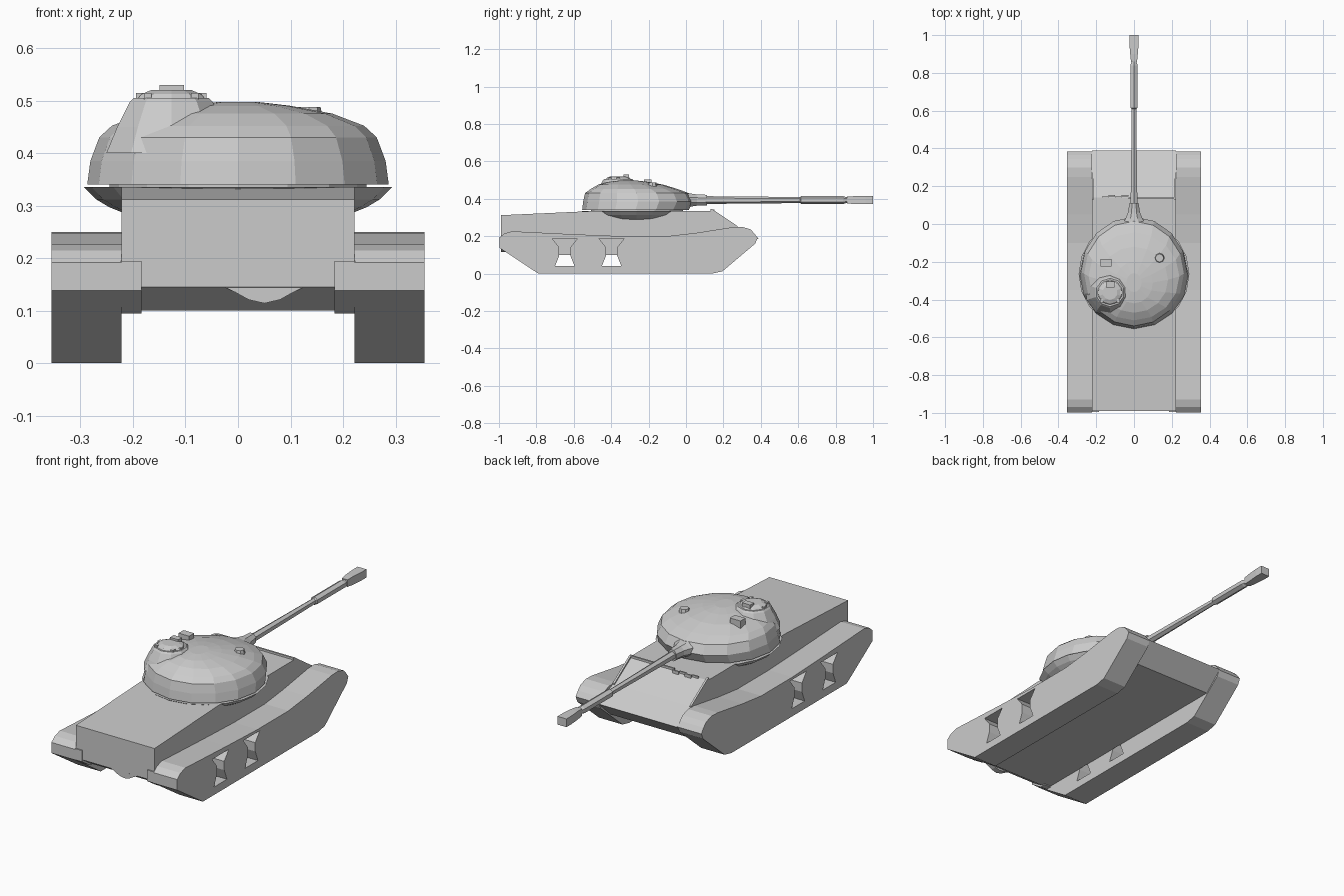
import bpy, bmesh, math


def make(name, verts, faces):
    me = bpy.data.meshes.new(name)
    me.from_pydata(verts, [], faces)
    bm = bmesh.new()
    bm.from_mesh(me)
    bmesh.ops.recalc_face_normals(bm, faces=bm.faces)
    bm.to_mesh(me)
    bm.free()
    ob = bpy.data.objects.new(name, me)
    bpy.context.collection.objects.link(ob)
    return ob


def loft(name, rings):
    """Skin equal-length rings of points and cap both ends."""
    n = len(rings[0])
    faces = [tuple(range(n)), tuple(range((len(rings) - 1) * n, len(rings) * n))]
    for r in range(len(rings) - 1):
        for i in range(n):
            j = (i + 1) % n
            faces.append((r * n + i, r * n + j, (r + 1) * n + j, (r + 1) * n + i))
    return make(name, [p for ring in rings for p in ring], faces)


def side_prism(name, profile, x0, x1):
    """Extrude a (y, z) profile across x."""
    return loft(name, [[(x, y, z) for y, z in profile] for x in (x0, x1)])


def box(name, lo, hi):
    return side_prism(name, [(lo[1], lo[2]), (hi[1], lo[2]), (hi[1], hi[2]), (lo[1], hi[2])],
                      lo[0], hi[0])


def oval(cx, cy, z, rx, ry, n=16):
    return [(cx + rx * math.sin(2 * math.pi * i / n),
             cy - ry * math.cos(2 * math.pi * i / n), z) for i in range(n)]


def tube(name, sections, n=6, zc=0.393):
    """Loft along y; sections are (y, half width, half height)."""
    a0 = math.pi / n
    k = 1 / math.cos(math.pi / n)
    return loft(name, [[(w * k * math.cos(a0 + 2 * math.pi * i / n), y,
                         zc + h * k * math.sin(a0 + 2 * math.pi * i / n)) for i in range(n)]
                       for y, w, h in sections])


# Hull with sloped nose and tucked-in stern
side_prism("hull", [(-0.99, 0.145), (-0.92, 0.10), (0.29, 0.10), (0.388, 0.19), (0.27, 0.25),
                    (0.14, 0.335), (-0.48, 0.335), (-0.99, 0.312)], -0.222, 0.222)

# Scalloped stern plate
lip = [(-0.03, 0.147), (-0.005, 0.135), (0.02, 0.121), (0.05, 0.114), (0.08, 0.121),
       (0.105, 0.135), (0.13, 0.147)]
loft("stern_plate", [[(x, y, z) for x, z in lip] for y in (-0.989, -0.96)])

# Splash board, its wavy cable end and the glacis edge strips
box("splash_board", (-0.03, 0.132, 0.33), (0.22, 0.141, 0.345))
for i in range(4):
    x = -0.17 + 0.035 * i
    y = 0.137 + (0.008 if i % 2 else 0)
    box("tow_cable_piece", (x, y, 0.325), (x + 0.035, y + 0.008, 0.342))
for s in (-1, 1):
    side_prism("glacis_edge", [(0.13, 0.33), (0.13, 0.345), (0.14, 0.345), (0.275, 0.254),
                               (0.275, 0.24)], s * 0.212, s * 0.222)

# Track units with hourglass openings
track = [(-0.79, 0), (0.14, 0), (0.195, 0.012), (0.37, 0.16), (0.383, 0.19), (0.365, 0.215),
         (0.345, 0.236), (0.30, 0.25), (0.25, 0.248), (0.05, 0.217), (-0.10, 0.20),
         (-0.35, 0.20), (-0.60, 0.21), (-0.93, 0.226), (-0.97, 0.215), (-0.998, 0.192),
         (-0.998, 0.138)]
half = [(0.052, 0.04), (0.03, 0.095), (0.03, 0.14), (0.067, 0.187)]
cutters = []
for y0 in (-0.648, -0.398):
    prof = [(y0 + w, z) for w, z in half] + [(y0 - w, z) for w, z in reversed(half)]
    cutters.append(side_prism("opening_cutter", prof, -0.5, 0.5))
    cutters[-1].hide_render = True
for s in (-1, 1):
    ob = side_prism("track_unit", track, s * 0.222, s * 0.355)
    bpy.context.view_layer.objects.active = ob
    for c in cutters:
        m = ob.modifiers.new("opening", 'BOOLEAN')
        m.operation = 'DIFFERENCE'
        m.solver = 'EXACT'
        m.object = c
        bpy.ops.object.modifier_apply(modifier=m.name)
    # Inner drive housing at the stern
    side_prism("drive_housing", [(-0.996, 0.195), (-0.996, 0.138), (-0.93, 0.095),
                                 (-0.90, 0.095), (-0.90, 0.195)], s * 0.184, s * 0.224)
for c in cutters:
    bpy.data.objects.remove(c)

# Turret basket flare overhanging the hull sides
loft("turret_flare", [oval(0, -0.265, z, r, r, 20) for z, r in
                      ((0.285, 0.215), (0.297, 0.245), (0.312, 0.27), (0.335, 0.293))])
loft("turret_ring", [oval(0, -0.262, z, 0.245, 0.245) for z in (0.33, 0.342)])

# Cast turret dome: z, half width, back y, front y
dome = [(0.34, 0.287, -0.555, 0.015), (0.385, 0.281, -0.55, 0.038), (0.43, 0.264, -0.54, 0.015),
        (0.452, 0.24, -0.51, -0.045), (0.475, 0.18, -0.47, -0.12), (0.49, 0.10, -0.42, -0.20),
        (0.497, 0.04, -0.36, -0.26)]
loft("turret", [oval(0, (b + f) / 2, z, w, (f - b) / 2) for z, w, b, f in dome])

# Commander's station bulge, cupola and hatch
cx, cy = -0.127, -0.362
loft("cupola_bulge", [oval(cx + dx, cy, z, r, r, 10) for z, r, dx in
                      ((0.40, 0.13, 0), (0.45, 0.108, 0), (0.497, 0.083, 0), (0.505, 0.075, 0))])
loft("cupola", [oval(cx, cy, z, r, r, 10) for z, r in ((0.50, 0.07), (0.512, 0.06), (0.52, 0.04))])
box("cupola_sight", (-0.149, -0.335, 0.51), (-0.103, -0.305, 0.53))
for dx, dy in ((-0.06, 0), (0.06, 0), (-0.045, -0.045), (0.045, -0.045)):
    box("cupola_block", (cx + dx - 0.007, cy + dy - 0.01, 0.50),
        (cx + dx + 0.007, cy + dy + 0.01, 0.514))

# Roof periscopes
box("left_periscope", (-0.178, -0.225, 0.45), (-0.118, -0.185, 0.502))
loft("right_periscope", [oval(0.135, -0.18, z, r, r, 8) for z, r in ((0.46, 0.028), (0.488, 0.022))])

# Mantlet and gun
tube("mantlet", [(-0.02, 0.07, 0.04), (0.03, 0.045, 0.034), (0.06, 0.032, 0.03),
                 (0.112, 0.024, 0.028)], 8)
tube("barrel", [(0.10, 0.018, 0.018), (0.61, 0.012, 0.014), (0.615, 0.019, 0.018),
                (0.84, 0.019, 0.018), (0.86, 0.013, 0.013), (0.88, 0.013, 0.013)])
tube("muzzle_brake", [(0.86, 0.016, 0.018), (0.90, 0.02, 0.021), (0.96, 0.025, 0.021),
                      (1.0, 0.025, 0.021)], 4)
